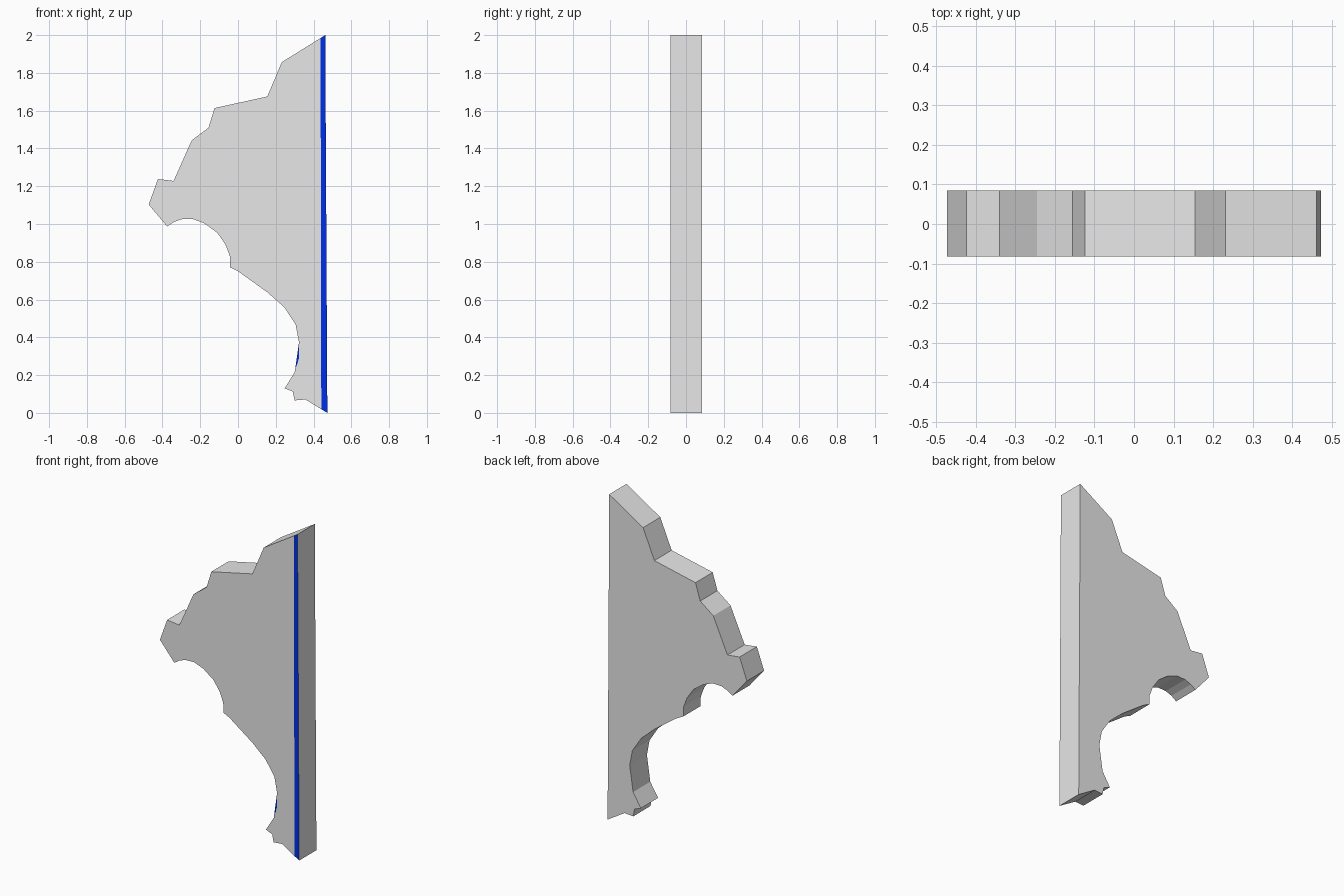
import bpy, bmesh
from mathutils import Vector

if "Cube" in bpy.data.objects:
    bpy.data.objects.remove(bpy.data.objects["Cube"])

Y0, Y1 = -0.082, 0.085  # front and back of the board


def material(name, rgb):
    m = bpy.data.materials.new(name)
    m.diffuse_color = (*rgb, 1)
    m.use_nodes = True
    m.node_tree.nodes["Principled BSDF"].inputs["Base Color"].default_value = m.diffuse_color
    return m


grey = material("light grey", (0.8, 0.8, 0.8))
blue = material("deep blue", (0.0, 0.03, 0.8))


def extrude_profile(name, points, y0, y1, mats):
    """Extrude an (x, z) outline from y0 to y1; returns object and open bmesh."""
    me = bpy.data.meshes.new(name)
    ob = bpy.data.objects.new(name, me)
    bpy.context.collection.objects.link(ob)
    for m in mats:
        me.materials.append(m)
    bm = bmesh.new()
    face = bm.faces.new([bm.verts.new((x, y0, z)) for x, z in points])
    ext = bmesh.ops.extrude_face_region(bm, geom=[face], use_keep_orig=True)
    verts = [g for g in ext["geom"] if isinstance(g, bmesh.types.BMVert)]
    bmesh.ops.translate(bm, verts=verts, vec=(0, y1 - y0, 0))
    bmesh.ops.recalc_face_normals(bm, faces=bm.faces[:])
    return ob, bm


# Bracket outline: stepped top edge, nose, scooped underside, foot
stepped_top = [(0.462, 2.0), (0.232, 1.857), (0.155, 1.675), (-0.124, 1.614),
               (-0.156, 1.51), (-0.245, 1.443), (-0.29, 1.345), (-0.341, 1.228)]
stepped_top.pop(6)  # straight run down to the nose
nose = [(-0.424, 1.238), (-0.473, 1.103), (-0.375, 0.987)]
upper_scoop = [(-0.341, 1.01), (-0.30, 1.025), (-0.24, 1.027), (-0.177, 1.003),
               (-0.108, 0.952), (-0.066, 0.89), (-0.043, 0.83), (-0.041, 0.77)]
lower_scoop = [(0.0, 0.75), (0.156, 0.638), (0.246, 0.558), (0.305, 0.468),
               (0.323, 0.373), (0.30, 0.215)]
foot = [(0.247, 0.13), (0.29, 0.113), (0.299, 0.066), (0.357, 0.071), (0.473, 0.0)]

bracket, bm = extrude_profile(
    "bracket", stepped_top + nose + upper_scoop + lower_scoop + foot,
    Y0, Y1, [grey, blue])

# Blue strip along the straight edge, cut into the front face only
a, b = Vector((0.437, 0, 2)), Vector((0.441, 0, 0))
normal = (b - a).cross(Vector((0, 1, 0))).normalized()
if normal.x < 0:
    normal.negate()
bmesh.ops.bisect_plane(bm, geom=bm.verts[:] + bm.edges[:] + bm.faces[:],
                       plane_co=a, plane_no=normal)
for f in bm.faces:
    c = f.calc_center_median()
    if f.normal.y < -0.9 and (c - a).dot(normal) > 0:
        f.material_index = 1
bmesh.ops.triangulate(bm, faces=[f for f in bm.faces if len(f.verts) > 4])
bm.to_mesh(bracket.data)
bm.free()

# Thin blue sliver on the front, just inside the edge of the lower scoop
sliver, bm = extrude_profile(
    "scoop_sliver", [(0.323, 0.372), (0.304, 0.24), (0.311, 0.25), (0.323, 0.29)],
    Y0 - 0.0006, Y0 + 0.0005, [blue])
bm.to_mesh(sliver.data)
bm.free()
